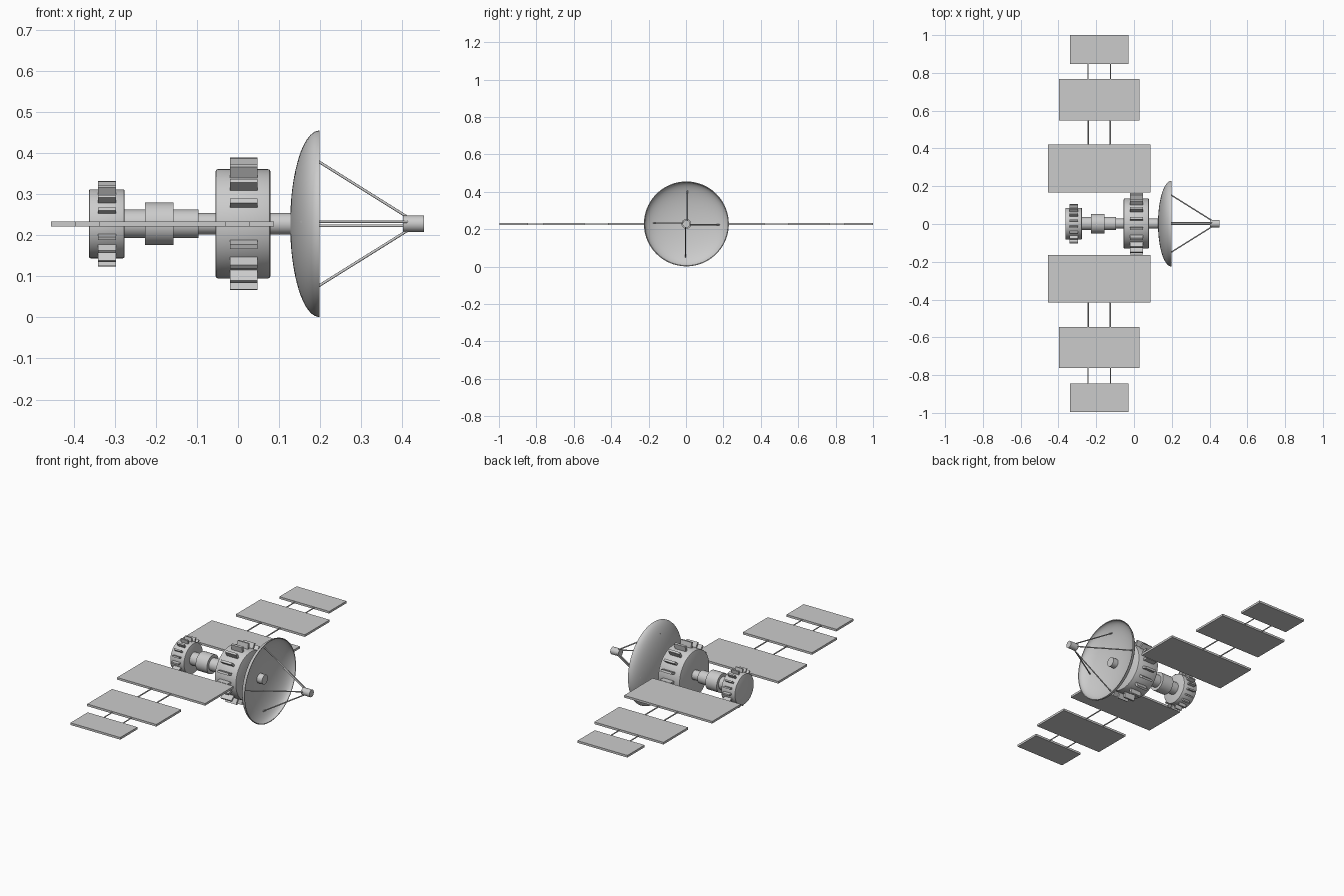
import bpy, bmesh
from math import sin, cos, pi, radians
from mathutils import Vector, Matrix

if "Cube" in bpy.data.objects:
    bpy.data.objects.remove(bpy.data.objects["Cube"])

CY, CZ = 0.002, 0.228          # the body axis runs along x through this point
SEG = 64


def finish(name, bm, smooth=True):
    bmesh.ops.remove_doubles(bm, verts=bm.verts, dist=1e-5)
    bmesh.ops.recalc_face_normals(bm, faces=bm.faces)
    mesh = bpy.data.meshes.new(name)
    bm.to_mesh(mesh)
    bm.free()
    ob = bpy.data.objects.new(name, mesh)
    bpy.context.collection.objects.link(ob)
    if smooth:
        bpy.ops.object.select_all(action='DESELECT')
        ob.select_set(True)
        bpy.context.view_layer.objects.active = ob
        bpy.ops.object.shade_smooth_by_angle(angle=radians(35))
    return ob


def lathe(name, profile, seg=SEG):
    """Revolve (x, radius) points round the body axis."""
    bm = bmesh.new()
    vs = [bm.verts.new((x, CY, CZ + r)) for x, r in profile]
    es = [bm.edges.new(p) for p in zip(vs, vs[1:])]
    bmesh.ops.spin(bm, geom=vs + es, cent=(0, CY, CZ), axis=(1, 0, 0),
                   angle=2 * pi, steps=seg, use_merge=True)
    return finish(name, bm)


def box(bm, lo, hi, turn=Matrix()):
    lo, hi = Vector(lo), Vector(hi)
    size = hi - lo
    m = turn @ Matrix.Translation((lo + hi) / 2) @ Matrix.Diagonal((*size, 1))
    bmesh.ops.create_cube(bm, size=1, matrix=m)


def rod(name, a, b, r, seg=12):
    a, b = Vector(a), Vector(b)
    d = b - a
    bm = bmesh.new()
    m = Matrix.Translation((a + b) / 2) @ d.to_track_quat('Z', 'Y').to_matrix().to_4x4()
    bmesh.ops.create_cone(bm, cap_ends=True, segments=seg, radius1=r, radius2=r,
                          depth=d.length, matrix=m)
    return finish(name, bm)


def drum(name, x0, x1, r, bevel):
    lathe(name, [(x0, 0), (x0, r - bevel), (x0 + bevel * .3, r - bevel * .3),
                 (x0 + bevel, r), (x1 - bevel, r), (x1 - bevel * .3, r - bevel * .3),
                 (x1, r - bevel), (x1, 0)])


def ribs(name, x0, x1, r0, r1, thick, count=18):
    bm = bmesh.new()
    for i in range(count):
        turn = Matrix.Translation((0, CY, CZ)) @ Matrix.Rotation(2 * pi * i / count, 4, 'X')
        box(bm, (x0, r0, -thick / 2), (x1, r1, thick / 2), turn)
    finish(name, bm, False)


# Stepped central shaft
lathe("central_shaft", [(-0.28, 0), (-0.28, .035), (-0.227, .035), (-0.227, .052),
                        (-0.157, .052), (-0.157, .035), (-0.096, .035), (-0.096, .026),
                        (0.165, .026), (0.165, 0)], 48)

# Drums with radial ribs
drum("rear_drum", -0.363, -0.276, .084, .004)
ribs("rear_drum_ribs", -0.341, -0.297, .078, .105, .008)
drum("main_drum", -0.055, 0.079, .133, .006)
ribs("main_drum_ribs", -0.02, 0.047, .125, .163, .012)

# Dish: thin elliptical bowl
N = 20
outer = [(0.198 - .071 * cos(t), .227 * sin(t)) for t in (pi / 2 * i / N for i in range(N + 1))]
inner = [(0.198 - .066 * cos(t), .223 * sin(t)) for t in (pi / 2 * i / N for i in range(N, -1, -1))]
lathe("dish", outer + inner, 96)

# Feed horn and its four struts, each slightly off-axis like a pinwheel
lathe("feed_horn", [(0.402, 0), (0.402, .02), (0.453, .02), (0.453, 0)], 32)
for i in range(4):
    c, s = cos(i * pi / 2), sin(i * pi / 2)
    oy, oz = CY + .005 * s, CZ - .005 * c
    rod(f"feed_strut_{i + 1}", (0.154, oy + .178 * c, oz + .178 * s),
        (0.415, oy + .015 * c, oz + .015 * s), .0033)

# Solar panels and connecting rods on both sides
PX = -0.184
PANELS = [(.166, .418, .272), (.546, .765, .2135), (.846, .998, .154)]
for side, sg in (("left", 1), ("right", -1)):
    for i, (y0, y1, hw) in enumerate(PANELS):
        bm = bmesh.new()
        box(bm, (PX - hw, min(sg * y0, sg * y1) + CY, CZ - .006),
            (PX + hw, max(sg * y0, sg * y1) + CY, CZ + .006))
        finish(f"{side}_panel_{i + 1}", bm, False)
    for i, (a, b) in enumerate(zip(PANELS, PANELS[1:])):
        for j, x in enumerate((-0.243, -0.125)):
            rod(f"{side}_panel_rod_{i + 1}_{j + 1}", (x, sg * (a[1] - .02) + CY, CZ),
                (x, sg * (b[0] + .02) + CY, CZ), .0035 if i == 0 else .003)
